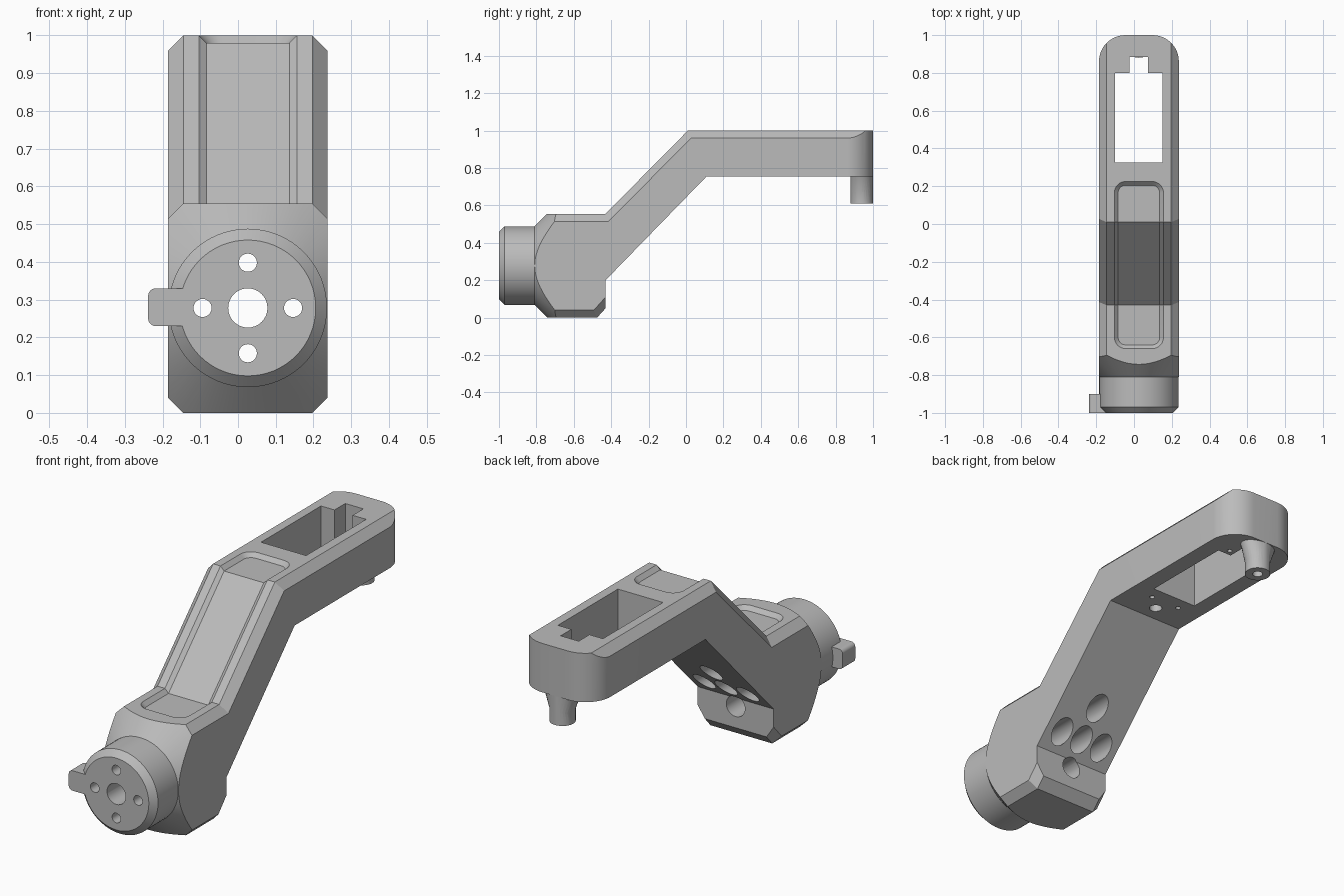
import bpy, bmesh, math
from mathutils import Matrix, Vector

if "Cube" in bpy.data.objects:
    bpy.data.objects.remove(bpy.data.objects["Cube"], do_unlink=True)

CX = 0.026            # middle of the body across x
AXIS_Z = 0.278        # height of the joint axis
HALF = 0.211          # half width of the body

grey = bpy.data.materials.new("plain grey")
grey.use_nodes = True
grey.diffuse_color = (0.5, 0.5, 0.5, 1)
grey.node_tree.nodes["Principled BSDF"].inputs["Base Color"].default_value = (0.5, 0.5, 0.5, 1)


def finish(bm, name):
    bmesh.ops.recalc_face_normals(bm, faces=bm.faces)
    mesh = bpy.data.meshes.new(name)
    bm.to_mesh(mesh)
    bm.free()
    mesh.materials.append(grey)
    ob = bpy.data.objects.new(name, mesh)
    bpy.context.collection.objects.link(ob)
    return ob


def prism(points, axis, lo, hi):
    """Extrude a flat outline along x, y or z from lo to hi."""
    place = {"x": lambda a, b: (lo, a, b), "y": lambda a, b: (a, lo, b),
             "z": lambda a, b: (a, b, lo)}[axis]
    step = Vector([(hi - lo) * (axis == k) for k in "xyz"])
    bm = bmesh.new()
    face = bm.faces.new([bm.verts.new(place(a, b)) for a, b in points])
    ext = bmesh.ops.extrude_face_region(bm, geom=[face], use_keep_orig=True)
    bmesh.ops.translate(bm, vec=step, verts=[v for v in ext["geom"] if isinstance(v, bmesh.types.BMVert)])
    bmesh.ops.recalc_face_normals(bm, faces=bm.faces)
    return bm


def rounded(x0, x1, y0, y1, r, n=8):
    """Rectangle outline with rounded corners."""
    pts = []
    corners = [(x1 - r, y1 - r), (x0 + r, y1 - r), (x0 + r, y0 + r), (x1 - r, y0 + r)]
    for q, (cx, cy) in enumerate(corners):
        for i in range(n + 1):
            a = math.pi / 2 * (q + i / n)
            pts.append((cx + r * math.cos(a), cy + r * math.sin(a)))
    return pts


def circle(cx, cy, r, n=32):
    return [(cx + r * math.cos(2 * math.pi * i / n), cy + r * math.sin(2 * math.pi * i / n)) for i in range(n)]


def lathe(profile, n, matrix):
    """Closed solid of revolution from (radius, height) pairs."""
    bm = bmesh.new()
    rings = [[bm.verts.new((x, y, h)) for x, y in circle(0, 0, r, n)] for r, h in profile]
    for a, b in zip(rings, rings[1:]):
        for i in range(n):
            j = (i + 1) % n
            bm.faces.new((a[i], a[j], b[j], b[i]))
    bm.faces.new(rings[0])
    bm.faces.new(rings[-1])
    bmesh.ops.transform(bm, matrix=matrix, verts=bm.verts)
    return bm


def boolean(target, bm, operation):
    tool = finish(bm, "cutter")
    tool.hide_render = True
    mod = target.modifiers.new("cut", "BOOLEAN")
    mod.operation, mod.object, mod.solver = operation, tool, "EXACT"
    bpy.context.view_layer.objects.active = target
    bpy.ops.object.modifier_apply(modifier=mod.name)
    bpy.data.objects.remove(tool, do_unlink=True)


def top_z(y):
    """Height of the upper surface along the arm."""
    return 0.555 + 0.445 * min(1, max(0, (y + 0.43) / 0.44))


# Bent arm: side outline extruded, upper and lower side edges chamfered
outline = [(-1.05, 0), (-1.05, 0.555), (-0.43, 0.555), (0.01, 1), (1, 1),
           (1, 0.755), (0.11, 0.755), (-0.43, 0.2), (-0.43, 0.05), (-0.475, 0)]
bm = prism(outline, "x", CX - HALF, CX + HALF)
chamfered = []
for e in bm.edges:
    a, b = (v.co for v in e.verts)
    mid = (a + b) / 2
    along = abs(a.x - b.x) < 0.001 and abs(a.y - b.y) > 0.001
    if along and (mid.z < 0.1 or mid.z > top_z(mid.y) - 0.01):
        chamfered.append(e)
bmesh.ops.bevel(bm, geom=chamfered, offset=0.04, offset_type="OFFSET", segments=1, affect="EDGES")
arm = finish(bm, "bent_arm")

# Rounded far end
boolean(arm, prism(rounded(CX - HALF - 0.0005, CX + HALF + 0.0005, -1.5, 1, 0.14, 12), "z", -0.5, 1.5), "INTERSECT")

# Round joint hub and cone-shaped shoulder turned on the joint axis
turn = Matrix.Translation((CX, 0, AXIS_Z)) @ Matrix.Rotation(-math.pi / 2, 4, "X")
boolean(arm, lathe([(0.18, -1), (0.21, -0.97), (0.21, -0.81), (1.12, 0.1), (1.12, 1.2)], 64, turn), "INTERSECT")

# Side tab on the hub
boolean(arm, prism(rounded(-0.238, -0.08, 0.23, 0.33, 0.02), "y", -1, -0.9), "UNION")

# Shallow sloped-wall tray following the upper surface
DEPTH = 0.02
bm = bmesh.new()
rings = []
for grow, h in ((0, -DEPTH), (2 * DEPTH, DEPTH)):
    pts = rounded(CX - 0.11 - grow, CX + 0.11 + grow, -0.64 - grow, 0.205 + grow, 0.04 + grow)
    rings.append([bm.verts.new((x, y, h)) for x, y in pts])
count = len(rings[0])
for i in range(count):
    j = (i + 1) % count
    bm.faces.new((rings[0][i], rings[0][j], rings[1][j], rings[1][i]))
bm.faces.new(rings[0])
bm.faces.new(rings[1])
for y in (-0.43, 0.01):
    bmesh.ops.bisect_plane(bm, geom=bm.verts[:] + bm.edges[:] + bm.faces[:],
                           plane_co=(0, y, 0), plane_no=(0, 1, 0))
for v in bm.verts:
    v.co.z += top_z(v.co.y)
boolean(arm, bm, "DIFFERENCE")

# Through window with a narrow notch at its far end
window = [(-0.1, 0.325), (0.15, 0.325), (0.15, 0.8), (0.075, 0.8),
          (0.075, 0.885), (-0.025, 0.885), (-0.025, 0.8), (-0.1, 0.8)]
boolean(arm, prism(window, "z", 0.5, 1.3), "DIFFERENCE")

# Joint bore, and four bolt holes widened at the rear
boolean(arm, prism(circle(CX, AXIS_Z, 0.052), "y", -1.2, 0.1), "DIFFERENCE")
for dx, dz in ((0.12, 0), (-0.12, 0), (0, 0.12), (0, -0.12)):
    for r, lo, hi in ((0.024, -1.2, -0.7), (0.052, -0.8, 0.1)):
        boolean(arm, prism(circle(CX + dx, AXIS_Z + dz, r), "y", lo, hi), "DIFFERENCE")

# Blind holes on the underside
for dx, y, r in ((0, 0.19, 0.03), (0.08, 0.26, 0.012), (-0.08, 0.26, 0.012),
                 (0.08, 0.83, 0.012), (-0.08, 0.83, 0.012)):
    boolean(arm, prism(circle(CX + dx, y, r, 16), "z", 0.7, 0.87), "DIFFERENCE")

# Pivot pin under the far end, flared sideways at its root
bm = lathe([(0.06, 0.61), (0.06, 0.76)], 32, Matrix.Translation((CX, 0.94, 0)))
pin = finish(bm, "pivot_pin")
bm = lathe([(0.059, 0.67), (0.059, 0.76)], 32, Matrix.Translation((CX, 0.94, 0)))
for v in bm.verts:
    if v.co.z > 0.7:
        v.co.x = CX + (v.co.x - CX) * 1.6
boolean(pin, bm, "UNION")
boolean(pin, prism(circle(CX, 0.94, 0.024, 20), "z", 0.5, 0.72), "DIFFERENCE")

# Smooth round surfaces, keep edges crisp
for ob in (arm, pin):
    bpy.ops.object.select_all(action="DESELECT")
    ob.select_set(True)
    bpy.context.view_layer.objects.active = ob
    bpy.ops.object.shade_smooth_by_angle(angle=math.radians(25))
